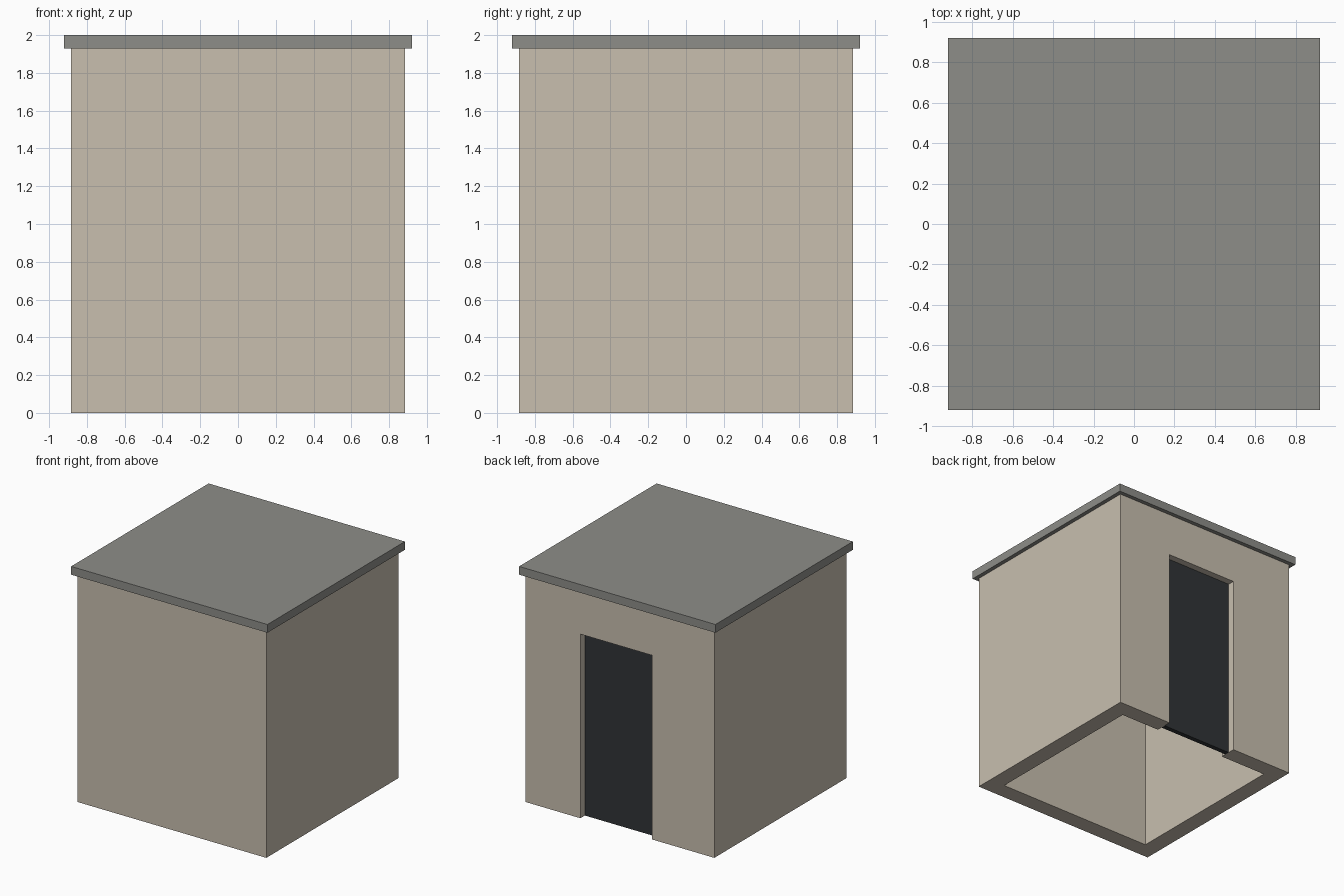
import bpy, bmesh

if "Cube" in bpy.data.objects:
    bpy.data.objects.remove(bpy.data.objects["Cube"])

H = 0.885       # half width of the walls
T = 0.145       # wall thickness
TOP = 1.93      # wall height
DOOR_L, DOOR_R, DOOR_H = -0.30, 0.37, 1.56


def material(name, rgb):
    m = bpy.data.materials.new(name)
    m.diffuse_color = (*rgb, 1)
    m.use_nodes = True
    m.node_tree.nodes["Principled BSDF"].inputs["Base Color"].default_value = m.diffuse_color
    return m


def extrude_profile(name, profile, y0, y1, mat):
    """Extrude an x-z outline from y0 to y1."""
    bm = bmesh.new()
    face = bm.faces.new([bm.verts.new((x, y0, z)) for x, z in profile])
    geom = bmesh.ops.extrude_face_region(bm, geom=[face])["geom"]
    moved = [g for g in geom if isinstance(g, bmesh.types.BMVert)]
    bmesh.ops.translate(bm, verts=moved, vec=(0, y1 - y0, 0))
    bmesh.ops.recalc_face_normals(bm, faces=bm.faces)
    mesh = bpy.data.meshes.new(name)
    bm.to_mesh(mesh)
    bm.free()
    mesh.materials.append(mat)
    obj = bpy.data.objects.new(name, mesh)
    bpy.context.collection.objects.link(obj)
    return obj


def box(name, x0, x1, y0, y1, z0, z1, mat):
    return extrude_profile(name, [(x0, z0), (x1, z0), (x1, z1), (x0, z1)], y0, y1, mat)


plaster = material("plaster", (0.58, 0.52, 0.43))
concrete = material("concrete", (0.27, 0.27, 0.25))
dark = material("dark_metal", (0.03, 0.034, 0.037))

# Front wall and side walls, open underneath
box("front_wall", -H, H, -H, -H + T, 0, TOP, plaster)
box("left_wall", -H, -H + T, -H + T, H - T, 0, TOP, plaster)
box("right_wall", H - T, H, -H + T, H - T, 0, TOP, plaster)

# Back wall with doorway
extrude_profile("back_wall", [
    (-H, 0), (DOOR_L, 0), (DOOR_L, DOOR_H), (DOOR_R, DOOR_H),
    (DOOR_R, 0), (H, 0), (H, TOP), (-H, TOP)], H - T, H, plaster)

# Recessed door
box("door", DOOR_L, DOOR_R, 0.785, 0.825, 0, DOOR_H, dark)

# Overhanging roof slab
box("roof_slab", -0.92, 0.92, -0.92, 0.92, TOP, 2.0, concrete)
